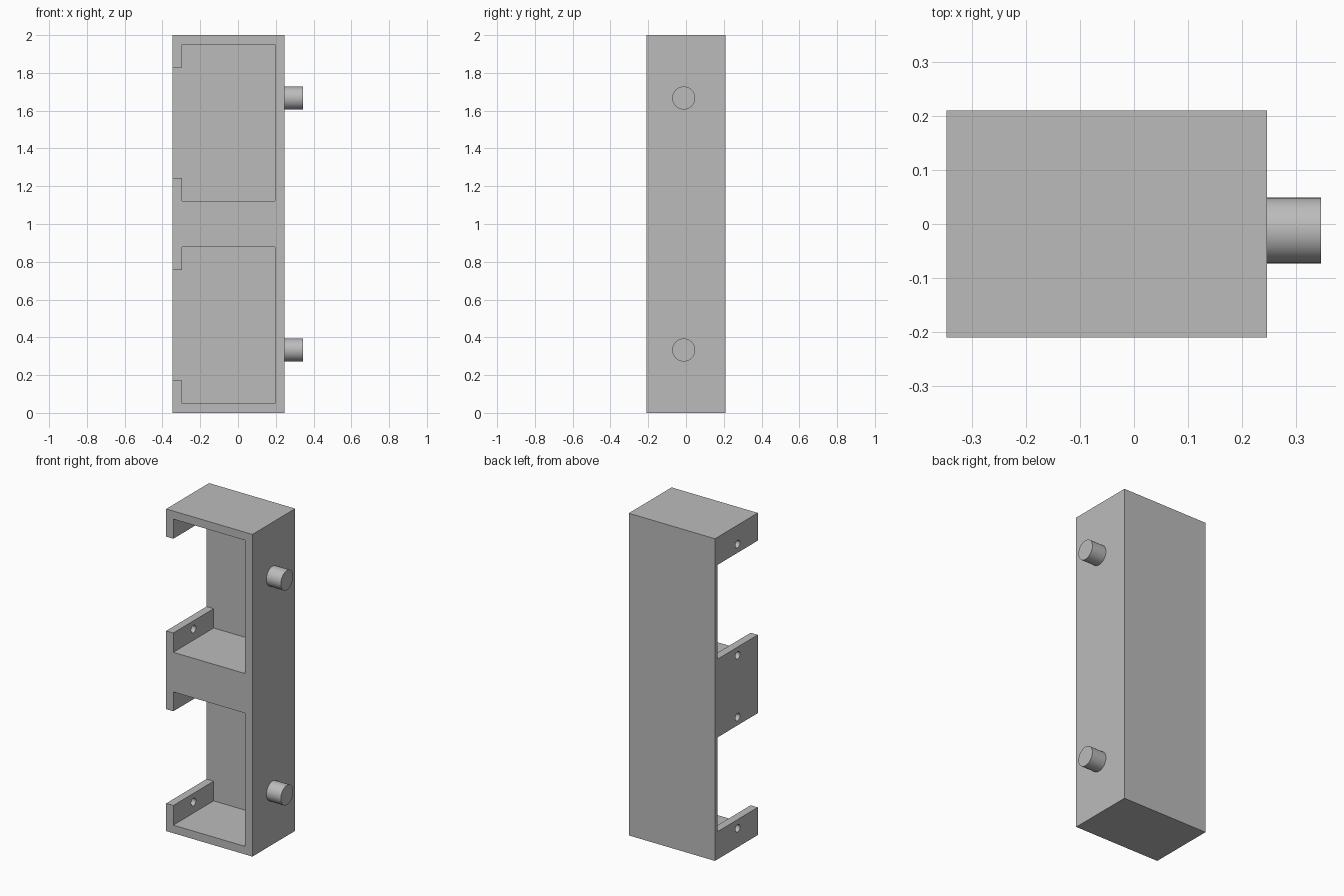
import bpy
from math import pi

default = bpy.data.objects.get("Cube")
if default:
    bpy.data.objects.remove(default, do_unlink=True)

# One plain grey for everything
grey = bpy.data.materials.new("plain grey")
grey.use_nodes = True
colour = (0.5, 0.5, 0.5, 1)
grey.diffuse_color = colour
grey.node_tree.nodes["Principled BSDF"].inputs["Base Color"].default_value = colour


def box(name, low, high):
    bpy.ops.mesh.primitive_cube_add(
        size=1, location=[(a + b) / 2 for a, b in zip(low, high)])
    ob = bpy.context.object
    ob.name = name
    ob.scale = [b - a for a, b in zip(low, high)]
    bpy.ops.object.transform_apply(location=True, rotation=True, scale=True)
    ob.data.materials.append(grey)
    return ob


def rod(name, x0, x1, y, z, radius):
    bpy.ops.mesh.primitive_cylinder_add(
        vertices=32, radius=radius, depth=x1 - x0,
        location=((x0 + x1) / 2, y, z), rotation=(0, pi / 2, 0))
    ob = bpy.context.object
    ob.name = name
    ob.data.materials.append(grey)
    bpy.ops.object.shade_smooth_by_angle()
    return ob


def cut(target, cutter):
    cutter.hide_render = True
    mod = target.modifiers.new("cut", 'BOOLEAN')
    mod.operation = 'DIFFERENCE'
    mod.solver = 'EXACT'
    mod.object = cutter
    bpy.context.view_layer.objects.active = target
    bpy.ops.object.modifier_apply(modifier=mod.name)
    bpy.data.objects.remove(cutter, do_unlink=True)


LEFT, RIGHT, DEPTH, HEIGHT = -0.346, 0.246, 0.21, 2.0
LIP, INNER_RIGHT, BACK = -0.297, 0.196, 0.185
AXIS_Y = -0.012


def span(low, high, upper):
    """Height range of a bay feature, mirrored for the upper bay."""
    return (HEIGHT - high, HEIGHT - low) if upper else (low, high)


body = box("housing", (LEFT, -DEPTH, 0), (RIGHT, DEPTH, HEIGHT))

for upper in (False, True):
    # Bay open to the front, with a narrower opening through the side
    z0, z1 = span(0.05, 0.877, upper)
    cut(body, box("bay_cutter", (LIP, -0.5, z0), (INNER_RIGHT, BACK, z1)))
    z0, z1 = span(0.172, 0.757, upper)
    cut(body, box("side_opening_cutter", (-0.5, -0.5, z0), (-0.2, BACK, z1)))

    # Screw holes through the side lips
    for low in (0.118, 0.808):
        z = span(low, low, upper)[0]
        cut(body, rod("hole_cutter", -0.4, -0.25, AXIS_Y, z, 0.023))

    # Mounting peg on the opposite side
    z = span(0.333, 0.333, upper)[0]
    rod("upper_peg" if upper else "lower_peg", RIGHT - 0.01, 0.345, AXIS_Y, z, 0.061)

bpy.ops.object.select_all(action='DESELECT')
body.select_set(True)
bpy.context.view_layer.objects.active = body
bpy.ops.object.shade_smooth_by_angle()
